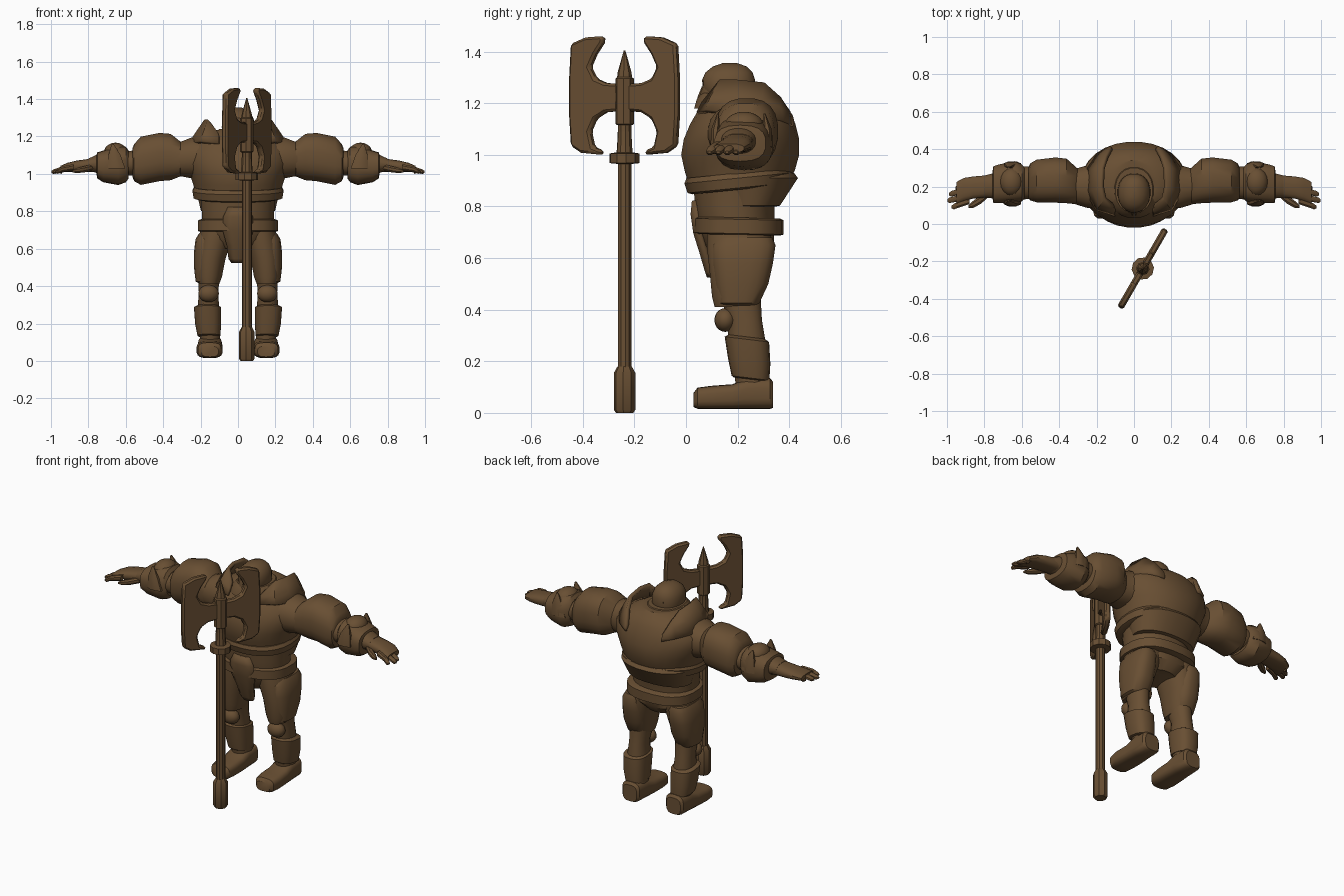
import bpy, bmesh, math
from mathutils import Vector, Matrix

BROWN = bpy.data.materials.new("dark brown")
BROWN.diffuse_color = (0.14, 0.078, 0.033, 1)


def finish(name, bm, mirror=False):
    bmesh.ops.recalc_face_normals(bm, faces=bm.faces)
    me = bpy.data.meshes.new(name)
    bm.to_mesh(me)
    bm.free()
    ob = bpy.data.objects.new(name, me)
    bpy.context.collection.objects.link(ob)
    me.materials.append(BROWN)
    if mirror:
        ob.modifiers.new("mirror", 'MIRROR')
    return ob


def loft(name, axis, rings, n=20, e=2.2, mirror=False, tilt=0.0):
    """Rings are (position on axis, centre a, centre b, radius a, radius b)."""
    bm = bmesh.new()
    loops = []
    for t, ca, cb, ra, rb in rings:
        loop = []
        for i in range(n):
            w = 2 * math.pi * (i + 0.5) / n
            c, s = math.cos(w), math.sin(w)
            a = ca + ra * math.copysign(abs(c) ** (2 / e), c)
            b = cb + rb * math.copysign(abs(s) ** (2 / e), s)
            p = {'x': (t, a, b), 'y': (a, t, b),
                 'z': (a, b, t + tilt * (b - cb))}[axis]
            loop.append(bm.verts.new(p))
        loops.append(loop)
    for l0, l1 in zip(loops, loops[1:]):
        for i in range(n):
            j = (i + 1) % n
            bm.faces.new((l0[i], l0[j], l1[j], l1[i]))
    bm.faces.new(loops[0])
    bm.faces.new(loops[-1])
    return finish(name, bm, mirror)


def ball(name, centre, size, mirror=False):
    bm = bmesh.new()
    bmesh.ops.create_uvsphere(bm, u_segments=16, v_segments=10, radius=1)
    bmesh.ops.transform(bm, verts=bm.verts, matrix=Matrix.Translation(centre)
                        @ Matrix.Diagonal((*size, 1)))
    return finish(name, bm, mirror)


def sheet(name, rows, thick, mirror=False):
    """Plate spanned between rows of points, given a thickness."""
    bm = bmesh.new()
    vs = [[bm.verts.new(p) for p in r] for r in rows]
    for r0, r1 in zip(vs, vs[1:]):
        for i in range(len(r0) - 1):
            bm.faces.new((r0[i], r0[i + 1], r1[i + 1], r1[i]))
    ob = finish(name, bm)
    m = ob.modifiers.new("thickness", 'SOLIDIFY')
    m.thickness, m.offset = thick, 0
    if mirror:
        ob.modifiers.new("mirror", 'MIRROR')
    return ob


# --- torso ---
loft("waist", 'z', [(.60, 0, .20, .10, .10), (.65, 0, .205, .19, .135),
                    (.72, 0, .195, .195, .15), (.80, 0, .19, .195, .155),
                    (.90, 0, .20, .205, .175)], 24)
loft("belt", 'z', [(.69, 0, .205, .20, .16), (.695, 0, .205, .215, .175),
                   (.75, 0, .205, .215, .175), (.757, 0, .205, .20, .16)],
     24, 2.5, tilt=-.02)
loft("lower_back_guard", 'z', [(.80, 0, .25, .18, .10), (.803, 0, .25, .20, .115),
                               (.91, 0, .26, .225, .175), (.93, 0, .26, .21, .16)], 24)
loft("chest_rim", 'z', [(.865, 0, .205, .215, .18), (.872, 0, .205, .238, .20),
                        (.91, 0, .205, .245, .212), (.93, 0, .205, .235, .205)],
     28, 2.3, tilt=.10)
loft("chest", 'z', [(.90, 0, .205, .23, .20), (.94, 0, .208, .24, .215),
                    (1.0, 0, .21, .26, .23), (1.06, 0, .215, .285, .225),
                    (1.12, 0, .22, .285, .205), (1.17, 0, .225, .245, .18),
                    (1.205, 0, .225, .19, .155), (1.235, 0, .22, .13, .12)], 28, 2.1)

# --- raised shoulder collar ---
sheet("collar_wing", [
    [(.10, .05, 1.16), (.20, .08, 1.17), (.255, .18, 1.16), (.245, .29, 1.14), (.19, .37, 1.13), (.12, .41, 1.11)],
    [(.10, .07, 1.20), (.18, .10, 1.215), (.215, .18, 1.22), (.21, .29, 1.21), (.17, .36, 1.18), (.12, .41, 1.13)],
    [(.11, .10, 1.22), (.155, .135, 1.285), (.17, .20, 1.285), (.165, .30, 1.275), (.145, .36, 1.22), (.12, .405, 1.15)]],
    .022, True)
loft("neck_ring", 'z', [(1.18, 0, .18, .14, .15), (1.215, 0, .18, .125, .14),
                        (1.24, 0, .18, .10, .12)])

# --- head ---
loft("helmet", 'z', [(1.20, 0, .175, .08, .09), (1.25, 0, .168, .088, .103),
                     (1.29, 0, .165, .086, .104), (1.32, 0, .167, .073, .092),
                     (1.342, 0, .17, .05, .067), (1.355, 0, .17, .018, .03)])
loft("face", 'z', [(1.10, 0, .11, .035, .05), (1.15, 0, .11, .055, .055),
                   (1.20, 0, .11, .065, .05), (1.225, 0, .11, .06, .06),
                   (1.27, 0, .12, .06, .055)], 14)
loft("nose", 'z', [(1.205, 0, .075, .022, .03), (1.225, 0, .07, .02, .027),
                   (1.265, 0, .08, .012, .02)], 8)
loft("helmet_crest", 'y', [(.065, 0, 1.28, .03, .02), (.11, 0, 1.31, .035, .027),
                           (.17, 0, 1.33, .035, .026), (.23, 0, 1.31, .035, .027),
                           (.265, 0, 1.27, .03, .02)], 12)

# --- arms ---
loft("shoulder", 'x', [(.18, .21, 1.09, .13, .10), (.25, .20, 1.085, .115, .11),
                       (.30, .20, 1.08, .10, .095), (.36, .21, 1.08, .09, .09)], mirror=True)
loft("upper_arm_guard", 'x', [(.295, .205, 1.08, .085, .08), (.31, .205, 1.08, .10, .095),
                              (.36, .23, 1.09, .12, .125), (.42, .235, 1.09, .122, .13),
                              (.52, .23, 1.07, .115, .13), (.555, .225, 1.06, .10, .10),
                              (.565, .22, 1.06, .08, .075)], 20, 2.5, True)
loft("forearm", 'x', [(.53, .22, 1.06, .085, .07), (.60, .22, 1.055, .09, .065),
                      (.66, .21, 1.05, .08, .07), (.74, .205, 1.055, .07, .055),
                      (.80, .20, 1.05, .06, .032)], mirror=True)
loft("bracer", 'x', [(.585, .22, 1.05, .085, .075), (.60, .22, 1.05, .10, .095),
                     (.64, .225, 1.045, .112, .105), (.72, .215, 1.04, .105, .085),
                     (.752, .21, 1.045, .10, .07), (.756, .21, 1.05, .075, .055)], 18, 2.6, True)
ball("bracer_knob", (.655, .225, 1.115), (.062, .075, .052), True)
for tag, y in (("front", .115), ("back", .315)):
    loft("bracer_spike_" + tag, 'z', [(1.03, .65, y, .05, .022), (1.10, .66, y, .035, .018),
                                      (1.16, .67, y + (.205 - y) * .1, .006, .004)], 8, mirror=True)
# --- hands ---
loft("palm", 'x', [(.75, .205, 1.05, .06, .042), (.80, .20, 1.045, .06, .035),
                   (.86, .195, 1.04, .06, .032), (.91, .185, 1.035, .062, .025),
                   (.95, .165, 1.025, .06, .018)], 16, 2.6, True)
for i in range(4):
    y = .205 - i * .034
    end = (.955, .99, .998, .975)[i]
    loft("finger_%d" % (i + 1), 'x', [(.88, y + .02, 1.035, .018, .018), (.94, y, 1.025, .018, .016),
                                      (end - .012, y - .01, 1.012, .016, .013),
                                      (end, y - .012, 1.01, .007, .006)], 8, mirror=True)
loft("thumb", 'x', [(.775, .165, 1.035, .02, .018), (.82, .13, 1.025, .025, .018),
                    (.86, .105, 1.018, .02, .015), (.885, .093, 1.014, .008, .007)], 8, mirror=True)

# --- legs ---
loft("thigh", 'z', [(.41, .155, .19, .055, .08), (.45, .155, .195, .07, .095),
                    (.55, .145, .205, .08, .115), (.64, .125, .205, .09, .125),
                    (.71, .105, .205, .095, .125)], mirror=True)
loft("thigh_guard", 'z', [(.415, .165, .205, .045, .07), (.425, .165, .205, .062, .08),
                          (.50, .163, .215, .073, .105), (.58, .16, .22, .076, .118),
                          (.65, .158, .225, .07, .123), (.68, .155, .23, .055, .105)],
     20, 2.7, True)
loft("calf", 'z', [(.09, .15, .26, .055, .065), (.16, .15, .25, .055, .065),
                   (.27, .158, .235, .06, .075), (.36, .158, .23, .052, .065),
                   (.45, .155, .21, .058, .08)], mirror=True)
ball("knee_cap", (.157, .152, .36), (.055, .042, .046), True)
loft("shin_guard", 'z', [(.13, .155, .25, .05, .065), (.135, .155, .25, .062, .073),
                         (.20, .16, .245, .07, .082), (.285, .163, .236, .073, .086),
                         (.295, .163, .235, .055, .07)], 18, 2.6, True, tilt=-.12)
loft("foot", 'y', [(.03, .15, .05, .045, .028), (.045, .152, .057, .062, .041),
                   (.10, .152, .06, .07, .045), (.18, .15, .063, .068, .048),
                   (.24, .15, .075, .065, .06), (.325, .15, .075, .06, .06),
                   (.338, .15, .07, .048, .05)], 18, 3.2, True)

# --- front cloth and belt pouch flap ---
sheet("front_cloth", [[(x * w, y + abs(x) * .025, z) for x in (-1, -.4, .4, 1)]
                      for w, y, z in ((.05, .025, .82), (.075, .02, .77), (.078, .03, .70),
                                      (.055, .055, .62), (.045, .075, .55), (.03, .082, .53))], .025)

# --- battle axe, built round its own shaft and turned into place ---
AXE = Matrix.Translation((.047, -.238, 0)) @ Matrix.Rotation(math.radians(60), 4, 'Z')
axe = []


def turned(name, profile, n=8):
    axe.append(loft(name, 'z', [(z, 0, 0, r, r) for z, r in profile], n, 2))


turned("axe_pommel", [(0, .034), (.012, .042), (.155, .042), (.18, .028)])
turned("axe_shaft", [(.15, .027), (1.15, .027)], 10)
turned("axe_ring", [(.965, .03), (.968, .06), (1.005, .06), (1.01, .03)], 10)
turned("axe_lower_collar", [(1.01, .032), (1.03, .03), (1.11, .026)], 10)
turned("axe_socket", [(1.115, .03), (1.12, .036), (1.295, .036), (1.302, .028)])
turned("axe_spike", [(1.295, .03), (1.32, .027), (1.405, .003)])
OUTLINE = [(.02, 1.275), (.08, 1.278), (.125, 1.295), (.15, 1.34), (.125, 1.39), (.088, 1.44),
           (.095, 1.46), (.17, 1.455), (.235, 1.43), (.243, 1.30), (.243, 1.15), (.235, 1.035),
           (.19, 1.008), (.095, 1.0), (.10, 1.018), (.135, 1.03), (.15, 1.09), (.125, 1.14),
           (.08, 1.165), (.02, 1.17)]
for tag, s in (("left", -1), ("right", 1)):
    bm = bmesh.new()
    base = bm.faces.new([bm.verts.new((s * u, -.018, z)) for u, z in OUTLINE])
    top = bmesh.ops.extrude_face_region(bm, geom=[base])['geom']
    for v in (g for g in top if isinstance(g, bmesh.types.BMVert)):
        v.co.y = .018
    blade = finish("axe_blade_" + tag, bm)
    bev = blade.modifiers.new("edge", 'BEVEL')
    bev.width, bev.segments = .01, 1
    axe.append(blade)
for ob in axe:
    ob.matrix_world = AXE

# --- shading ---
for ob in bpy.data.objects:
    ob.select_set(True)
    bpy.context.view_layer.objects.active = ob
bpy.ops.object.shade_smooth_by_angle(angle=math.radians(35))
